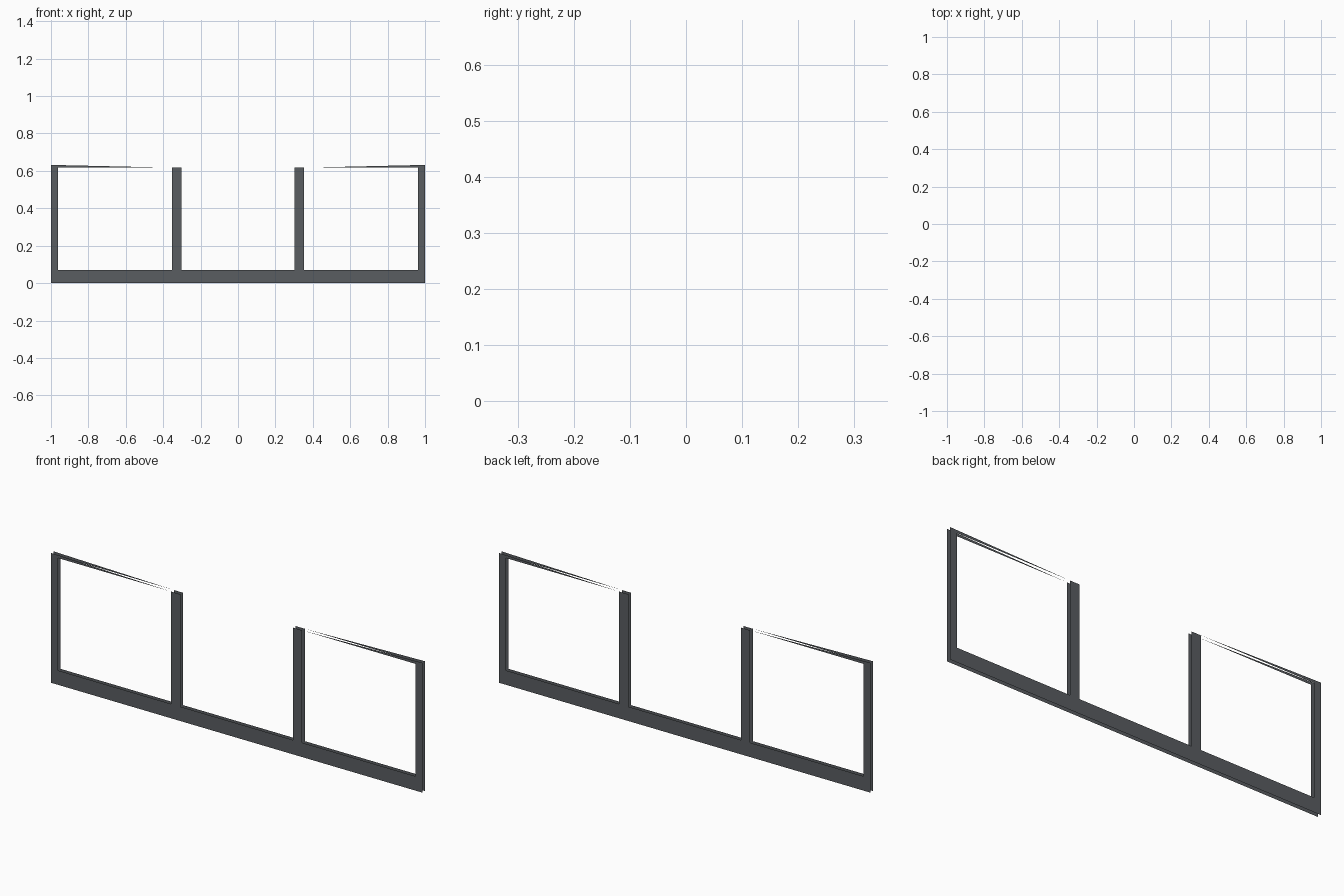
import bpy

if "Cube" in bpy.data.objects:
    bpy.data.objects.remove(bpy.data.objects["Cube"])

frame_mat = bpy.data.materials.new("dark slate grey")
frame_mat.diffuse_color = (0.10, 0.11, 0.12, 1)
frame_mat.use_nodes = True
frame_mat.node_tree.nodes["Principled BSDF"].inputs["Base Color"].default_value = frame_mat.diffuse_color

HALF_GAP = 0.01   # the frame is two open skins, without side walls
TOP, INNER_TOP, SILL = 0.632, 0.617, 0.07
INNER_X = 0.963


def plate(name, outline):
    """Flat part given as an x-z outline, repeated as a front and a back skin."""
    n = len(outline)
    verts = [(x, y, z) for y in (-HALF_GAP, HALF_GAP) for x, z in outline]
    area = sum(outline[i][0] * outline[(i + 1) % n][1]
               - outline[(i + 1) % n][0] * outline[i][1] for i in range(n))
    front = list(range(n))
    if area < 0:
        front.reverse()
    back = [i + n for i in reversed(front)]
    mesh = bpy.data.meshes.new(name)
    mesh.from_pydata(verts, [], [front, back])
    mesh.materials.append(frame_mat)
    obj = bpy.data.objects.new(name, mesh)
    bpy.context.collection.objects.link(obj)


# Wide sill along the bottom
plate("bottom_rail", [(-1, 0), (1, 0), (1, SILL), (-1, SILL)])

for side, s in (("left", -1), ("right", 1)):
    # Outer upright with a mitred top
    plate(side + "_upright", [(s, SILL), (s * INNER_X, SILL),
                              (s * INNER_X, INNER_TOP), (s, TOP)])
    # Divider post
    plate(side + "_divider", [(s * 0.303, SILL), (s * 0.353, SILL),
                              (s * 0.353, INNER_TOP), (s * 0.303, INNER_TOP)])
    # Thin top edge tapering to the divider
    plate(side + "_top_edge", [(s, TOP), (s * INNER_X, INNER_TOP),
                               (s * 0.353, INNER_TOP)])
